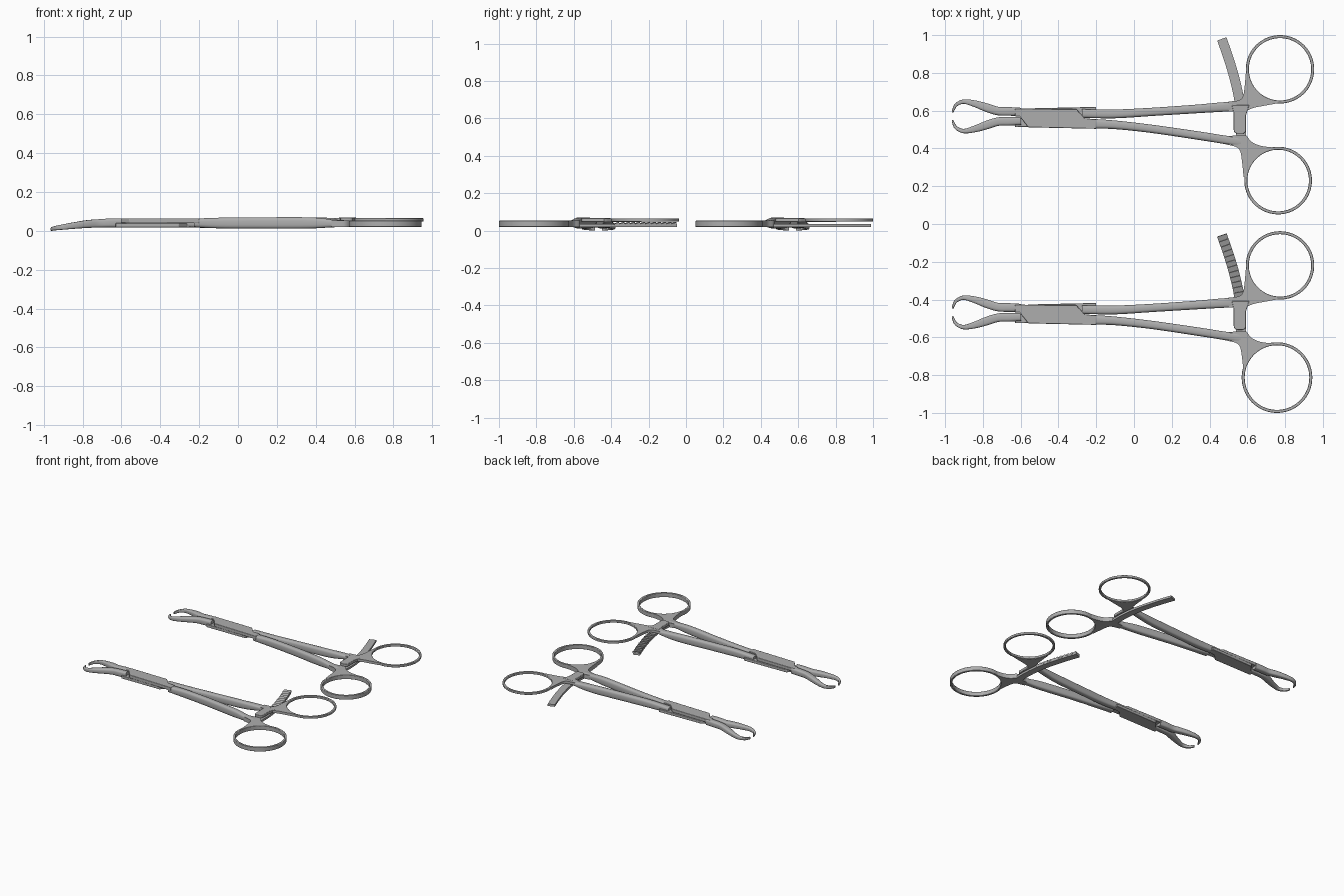
import bpy, bmesh, math
from mathutils import Vector

cube = bpy.data.objects.get("Cube")
if cube:
    bpy.data.objects.remove(cube, do_unlink=True)

STEEL = bpy.data.materials.new("brushed steel")
STEEL.use_nodes = True
COLOUR = (0.42, 0.42, 0.42, 1)
STEEL.diffuse_color = COLOUR
STEEL.node_tree.nodes["Principled BSDF"].inputs["Base Color"].default_value = COLOUR


def finish(name, bm, dy, bevel=0.0):
    """Turn a bmesh into a shaded steel object."""
    bmesh.ops.recalc_face_normals(bm, faces=bm.faces)
    mesh = bpy.data.meshes.new(name)
    bm.to_mesh(mesh)
    bm.free()
    mesh.materials.append(STEEL)
    mesh.shade_smooth()
    mesh.set_sharp_from_angle(angle=math.radians(40))
    obj = bpy.data.objects.new(name, mesh)
    obj.location.y = dy
    bpy.context.collection.objects.link(obj)
    if bevel:
        mod = obj.modifiers.new("edge", 'BEVEL')
        mod.width, mod.segments, mod.limit_method = bevel, 2, 'ANGLE'
    return obj


def spline(stations, steps):
    """Catmull-Rom interpolation of station tuples."""
    pts = [Vector(s) for s in stations]
    pts = [pts[0] * 2 - pts[1]] + pts + [pts[-1] * 2 - pts[-2]]
    out = []
    for a, b, c, d in zip(pts, pts[1:], pts[2:], pts[3:]):
        for k in range(steps):
            t = k / steps
            out.append(0.5 * (2 * b + (c - a) * t + (2 * a - 5 * b + 4 * c - d) * t * t
                              + (3 * b - a - 3 * c + d) * t ** 3))
    return out + [pts[-2]]


def loft(name, rows, dy, sides=16, power=0.6):
    """Sweep a rounded section along rows of (x, y, width, z_low, z_high)."""
    bm = bmesh.new()
    loops = []
    for i, (x, y, w, lo, hi) in enumerate(rows):
        a, b = rows[max(i - 1, 0)], rows[min(i + 1, len(rows) - 1)]
        side = Vector((a[1] - b[1], b[0] - a[0])).normalized()
        loop = []
        for k in range(sides):
            ang = math.tau * (k + 0.5) / sides
            c, s = math.cos(ang), math.sin(ang)
            u = math.copysign(abs(c) ** power, c) * w / 2
            v = math.copysign(abs(s) ** power, s) * (hi - lo) / 2
            if sides == 4:
                u, v = math.copysign(w / 2, c), math.copysign((hi - lo) / 2, s)
            loop.append(bm.verts.new((x + side.x * u, y + side.y * u, (lo + hi) / 2 + v)))
        loops.append(loop)
    for p, q in zip(loops, loops[1:]):
        for k in range(sides):
            j = (k + 1) % sides
            bm.faces.new((p[k], p[j], q[j], q[k]))
    bm.faces.new(loops[0])
    bm.faces.new(loops[-1])
    return finish(name, bm, dy)


def plate(name, outline, lo, hi, dy, bevel=0.0):
    """Extrude a flat outline between two heights."""
    bm = bmesh.new()
    face = bm.faces.new([bm.verts.new((x, y, lo)) for x, y in outline])
    new = bmesh.ops.extrude_face_region(bm, geom=[face])["geom"]
    bmesh.ops.translate(bm, vec=(0, 0, hi - lo),
                        verts=[v for v in new if isinstance(v, bmesh.types.BMVert)])
    return finish(name, bm, dy, bevel)


def ring(name, centre, inner, outer, lo, hi, dy, n=72):
    """Finger ring with a rectangular section."""
    bm = bmesh.new()
    section = ((inner, lo), (outer, lo), (outer, hi), (inner, hi))
    loops = []
    for i in range(n):
        a = math.tau * i / n
        loops.append([bm.verts.new((centre[0] + r * math.cos(a), centre[1] + r * math.sin(a), z))
                      for r, z in section])
    for i in range(n):
        p, q = loops[i], loops[(i + 1) % n]
        for k in range(4):
            j = (k + 1) % 4
            bm.faces.new((p[k], p[j], q[j], q[k]))
    return finish(name, bm, dy, 0.003)


def arc(centre, r, start, end, n=14):
    return [(centre[0] + r * math.cos(math.radians(start + (end - start) * i / n)),
             centre[1] + r * math.sin(math.radians(start + (end - start) * i / n)))
            for i in range(n + 1)]


def smooth_edge(points):
    return [tuple(p) for p in spline(points, 4)]


# Jaw stations: x, offset from the centre line, width, bottom, top
JAW = [(-.60, .024, .043, .018, .065), (-.66, .026, .046, .018, .064),
       (-.72, .028, .045, .017, .060), (-.78, .046, .045, .015, .055),
       (-.84, .066, .036, .011, .045), (-.90, .078, .024, .006, .034),
       (-.94, .062, .018, .003, .025), (-.956, .035, .013, .001, .020),
       (-.960, .020, .008, .000, .018)]
# Overlapping half of the box joint, relative to its centre line
JOINT = [(-.63, .049), (-.305, .046), (-.262, -.002), (-.2, -.008),
         (-.2, -.058), (-.56, -.05), (-.605, .008), (-.63, .008)]
UPPER_SHANK = [(-.275, .585, .046, .019, .062), (-.1, .583, .047, .013, .067),
               (.1, .594, .044, .012, .069), (.33, .609, .046, .013, .069),
               (.45, .618, .050, .025, .068), (.55, .624, .052, .046, .066)]
LOWER_SHANK = [(-.225, .531, .052, .019, .063), (-.1, .525, .046, .013, .068),
               (.1, .503, .044, .012, .070), (.36, .465, .045, .012, .070),
               (.48, .446, .045, .018, .060), (.57, .434, .050, .020, .053)]
RATCHET = [(.565, .44), (.568, .54), (.558, .65), (.535, .76), (.503, .87), (.465, .98)]


def forceps(tag, dy, low_centre, low_radius, toothed):
    # Jaws and box joint
    for name, s, lo, hi in (("upper", 1, .04, .065), ("lower", -1, .018, .04)):
        rows = spline([(x, .570 + s * d, w, a, b) for x, d, w, a, b in JAW], 6)
        loft(f"{tag}_{name}_jaw", rows, dy, power=.55)
        plate(f"{tag}_{name}_joint_half", [(x, .562 + s * y) for x, y in JOINT], lo, hi, dy, .003)

    # Shanks
    loft(f"{tag}_upper_shank", spline(UPPER_SHANK, 6), dy)
    loft(f"{tag}_lower_shank", spline(LOWER_SHANK, 6), dy)

    # Finger rings
    up = (.773, .819)
    ring(f"{tag}_upper_ring", up, .165, .181, .048, .066, dy)
    ring(f"{tag}_lower_ring", low_centre, low_radius - .016, low_radius, .02, .053, dy)

    # Webs blending the shanks into the rings
    left = smooth_edge([(.592, .80), (.585, .72), (.576, .675), (.555, .655), (.5, .648)])
    right = smooth_edge([(.5, .596), (.58, .594), (.63, .614), (.7, .628), (.76, .639)])
    plate(f"{tag}_upper_web", left + right + arc(up, .17, 268, 186), .047, .066, dy)
    left = smooth_edge([(.58, .25), (.572, .33), (.562, .385), (.54, .408), (.48, .423)])
    right = smooth_edge([(.5, .464), (.56, .472), (.595, .468), (.62, .437), (.67, .414), (.75, .404)])
    plate(f"{tag}_lower_web", left + right + arc(low_centre, low_radius - .008, 92, 176),
          .02, .053, dy)

    # Catch bar reaching from the upper arm over the lower one
    corner = .02
    bar = ([(.517, .63), (.527, .59)] + arc((.528 + corner, .478 + corner), corner, 180, 270, 5)
           + arc((.593 - corner, .478 + corner), corner, 270, 360, 5) + [(.593, .575), (.61, .63)])
    plate(f"{tag}_catch_bar", bar, .047, .068, dy, .003)

    # Curved ratchet arm
    path = spline(RATCHET, 8)
    rows = [(p.x, p.y, .052, .02, .036) for p in path]
    loft(f"{tag}_ratchet_arm", rows, dy, sides=4)
    if toothed:
        # Saw teeth along the free end of the ratchet
        free, saw = path[16:], []
        for p, q in zip(free[::2], free[2::2]):
            e = p.lerp(q, .94)
            saw += [(p.x, p.y, .054, .03, .036), (e.x, e.y, .054, .03, .045)]
        loft(f"{tag}_ratchet_teeth", saw, dy, sides=4)


forceps("rear", 0.0, (.763, .23), .179, False)
forceps("front", -1.038, (.757, .225), .187, True)
